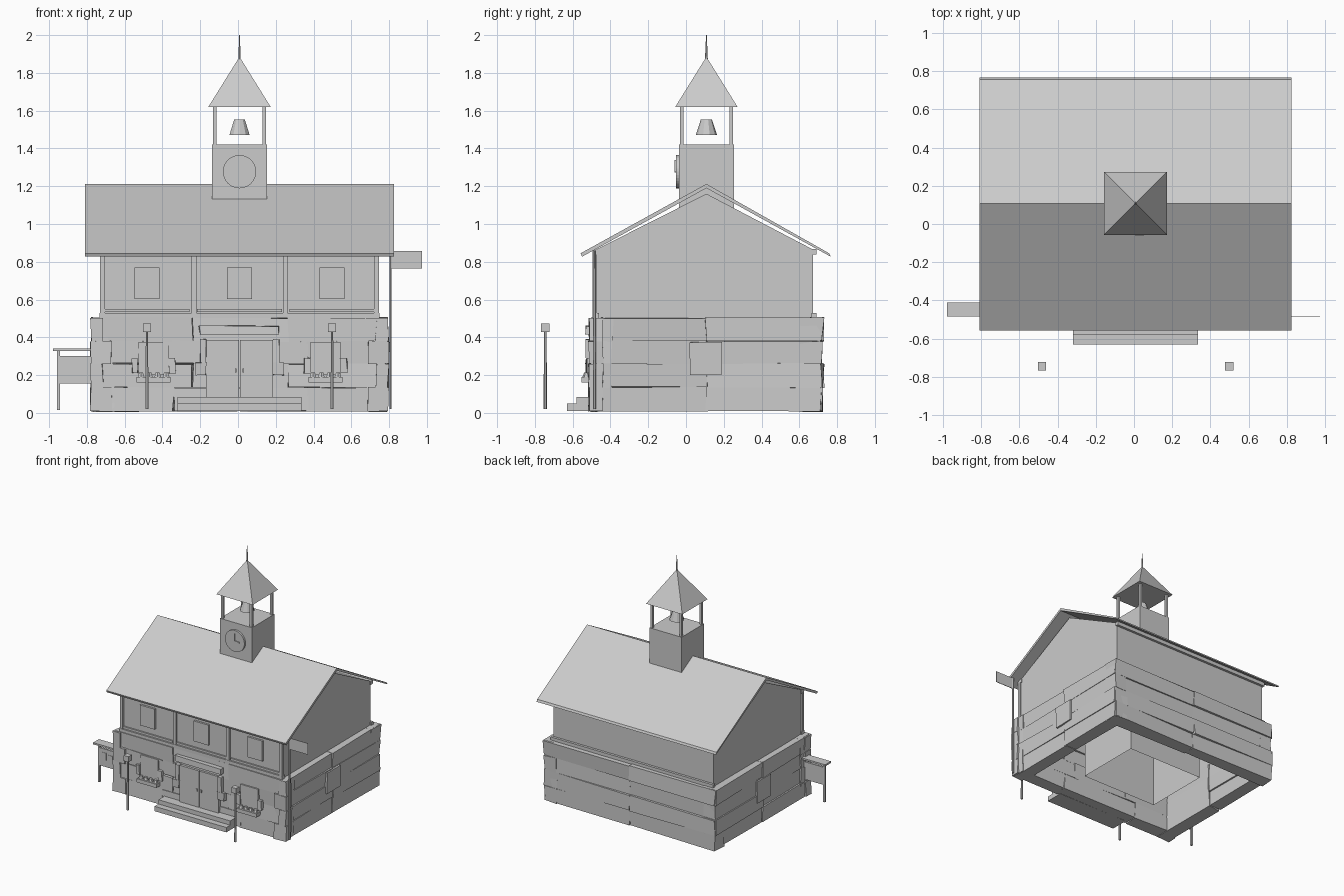
import bpy, bmesh, random
from mathutils import Vector

if "Cube" in bpy.data.objects:
    bpy.data.objects.remove(bpy.data.objects["Cube"])

random.seed(4)
CX, CY = 0.008, 0.108   # centre line of the building


def make(name, verts, faces):
    me = bpy.data.meshes.new(name)
    me.from_pydata(verts, [], faces)
    bm = bmesh.new()
    bm.from_mesh(me)
    bmesh.ops.recalc_face_normals(bm, faces=bm.faces)
    bm.to_mesh(me)
    bm.free()
    ob = bpy.data.objects.new(name, me)
    bpy.context.collection.objects.link(ob)
    return ob


BOX_FACES = [(0, 1, 3, 2), (4, 6, 7, 5), (0, 4, 5, 1), (2, 3, 7, 6), (0, 2, 6, 4), (1, 5, 7, 3)]


def box(name, x, y, z, jitter=0.0):
    """Box from (min, max) ranges; jitter roughens it into a hewn stone."""
    r = lambda k: random.uniform(-jitter, jitter) * k
    vs = [(a + r(1), b + r(1), max(0.003, c + r(0.6))) for a in x for b in y for c in z]
    return make(name, vs, BOX_FACES)


def prism(name, profile, x0, x1):
    """Extrude a y-z profile along x."""
    n = len(profile)
    vs = [(x0, *p) for p in profile] + [(x1, *p) for p in profile]
    fs = [tuple(range(n)), tuple(range(n, 2 * n))]
    fs += [(i, (i + 1) % n, n + (i + 1) % n, n + i) for i in range(n)]
    return make(name, vs, fs)


def cone(name, sides, r1, r2, z0, z1, at=(CX, CY)):
    bpy.ops.mesh.primitive_cone_add(vertices=sides, radius1=r1, radius2=r2, depth=z1 - z0,
                                    location=(at[0], at[1], (z0 + z1) / 2))
    bpy.context.object.name = name
    return bpy.context.object


# ground floor: rough stone courses on four walls
W, T = 0.778, 0.11
Y0, Y1 = -0.5, 0.718
courses = [0.01, 0.135, 0.26, 0.38, 0.502]
for i, (z0, z1) in enumerate(zip(courses, courses[1:])):
    z = (z0, z1)
    splits = [-W, -0.35 + 0.1 * (i % 2), 0.36 - 0.1 * (i % 2), W]
    for a, b in zip(splits, splits[1:]):
        box("front_stone", (CX + a, CX + b), (Y0, Y0 + T), z, 0.008)
    for a, b in ((-W, 0), (0, W)):
        box("back_stone", (CX + a, CX + b), (Y1 - T, Y1 + 0.006 * (i % 2)), z, 0.009)
    for s in (-1, 1):
        for a, b in ((Y0, CY), (CY, Y1)):
            out = W + random.uniform(-0.006, 0.01)
            box("side_stone", sorted((CX + s * (W - T), CX + s * out)), (a, b), z, 0.008)
        # quoins alternate in length at the front corners
        q = 0.055 if i % 2 else 0.1
        box("corner_stone", sorted((CX + s * (W - q), CX + s * 0.787)), (Y0 - 0.014, Y0 + 0.06), z, 0.005)
for s in (-1, 1):
    box("side_proud_stone", sorted((CX + s * 0.7, CX + s * 0.79)), (0.02, 0.19), (0.2, 0.375), 0.004)

# inner core, open underneath
cx0, cx1, cy0, cy1 = CX - 0.345, CX + 0.345, CY - 0.275, CY + 0.275
ring = [(cx0, cy0), (cx1, cy0), (cx1, cy1), (cx0, cy1)]
make("inner_core", [(*p, 0.02) for p in ring] + [(*p, 0.5) for p in ring],
     [(i, (i + 1) % 4, 4 + (i + 1) % 4, 4 + i) for i in range(4)])

# upper storey with gables
prism("upper_storey", [(-0.476, 0.5), (0.672, 0.5), (0.672, 0.865), (CY, 1.16), (-0.476, 0.865)],
      CX - 0.728, CX + 0.728)
# roof slab
prism("roof", [(-0.55, 0.827), (CY, 1.19), (0.766, 0.827), (0.758, 0.845), (CY, 1.212), (-0.558, 0.845)],
      CX - 0.817, CX + 0.817)
# long beams along front and back
for n, y in (("front", (-0.496, -0.46)), ("back", (0.665, 0.692))):
    box(n + "_wall_plate", (CX - 0.735, CX + 0.735), y, (0.838, 0.868))
    box(n + "_sill_beam", (CX - 0.74, CX + 0.74), y, (0.502, 0.53))
# timber posts, panel ledges and upper windows
for x in (-0.725, -0.242, 0.242, 0.725):
    box("timber_post", (CX + x - 0.013, CX + x + 0.013), (-0.494, -0.47), (0.53, 0.84))
for x in (-0.49, 0, 0.49):
    box("panel_ledge", (CX + x - 0.225, CX + x + 0.225), (-0.488, -0.47), (0.533, 0.55))
    box("upper_window", (CX + x - 0.067, CX + x + 0.067), (-0.492, -0.47), (0.603, 0.77))

# double door, jambs, lintel and steps
for s in (-1, 1):
    box("door_leaf", sorted((CX + s * 0.002, CX + s * 0.177)), (-0.518, -0.48), (0.085, 0.385))
    box("door_knob", sorted((CX + s * 0.015, CX + s * 0.025)), (-0.526, -0.515), (0.215, 0.235))
    box("door_jamb_upper", sorted((CX + s * 0.177, CX + s * 0.21)), (-0.53, -0.48), (0.26, 0.39), 0.004)
    box("door_jamb_lower", sorted((CX + s * 0.177, CX + s * 0.235)), (-0.53, -0.48), (0.2, 0.265), 0.004)
box("door_lintel", (CX - 0.212, CX + 0.208), (-0.535, -0.48), (0.413, 0.46), 0.006)
box("lower_step", (CX - 0.327, CX + 0.327), (-0.63, -0.48), (0.01, 0.05))
box("upper_step", (CX - 0.327, CX + 0.327), (-0.58, -0.48), (0.05, 0.085))

for s in (-1, 1):
    x = CX + s * 0.455
    # ground floor window with stone surround and flower box
    box("lower_window", (x - 0.08, x + 0.08), (-0.514, -0.48), (0.2, 0.375))
    for t in (-1, 1):
        box("window_stone", sorted((x + t * 0.08, x + t * 0.115)), (-0.523, -0.48), (0.21, 0.29), 0.005)
    box("flower_box", (x - 0.09, x + 0.09), (-0.552, -0.5), (0.16, 0.19))
    for k in range(4):
        fx = x - 0.066 + k * 0.044
        cone("flowers", 6, 0.022, 0.012, 0.185, 0.213, (fx, -0.528))
    # street lamp
    lx = CX + s * 0.49
    cone("lamp_post", 6, 0.009, 0.007, 0.02, 0.43, (lx, -0.745))
    box("lamp_head", (lx - 0.022, lx + 0.022), (-0.767, -0.723), (0.427, 0.472))

# flag at the right corner
cone("flag_pole", 6, 0.007, 0.007, 0.02, 0.86, (0.807, -0.483))
box("flag", (0.81, 0.975), (-0.485, -0.481), (0.765, 0.858))

# notice board at the left corner
for x in (-0.95, -0.745):
    box("board_post", (x - 0.008, x + 0.008), (-0.455, -0.439), (0.015, 0.33))
box("notice_board", (-0.945, -0.74), (-0.456, -0.44), (0.155, 0.3))
box("board_roof", (-0.98, -0.735), (-0.485, -0.41), (0.328, 0.342))
for x, z in ((-0.92, 0.21), (-0.86, 0.2)):
    box("paper_note", (x, x + 0.04), (-0.459, -0.455), (z, z + 0.06))

# bell tower
h = 0.146
box("tower_base", (CX - h, CX + h), (CY - h, CY + h), (1.07, 1.42))
for sx in (-1, 1):
    for sy in (-1, 1):
        px, py = CX + sx * 0.131, CY + sy * 0.131
        box("tower_post", (px - 0.01, px + 0.01), (py - 0.01, py + 0.01), (1.42, 1.625))
r = 0.165
make("tower_roof", [(CX - r, CY - r, 1.62), (CX + r, CY - r, 1.62), (CX + r, CY + r, 1.62),
                    (CX - r, CY + r, 1.62), (CX, CY, 1.885)],
     [(0, 1, 2, 3), (0, 1, 4), (1, 2, 4), (2, 3, 4), (3, 0, 4)])
cone("spire", 6, 0.008, 0.002, 1.86, 2.0)
cone("bell", 10, 0.056, 0.03, 1.472, 1.552)

# clock face and hands
bpy.ops.mesh.primitive_cylinder_add(vertices=32, radius=0.088, depth=0.02,
                                    location=(CX, CY - h - 0.006, 1.277), rotation=(1.570796, 0, 0))
bpy.context.object.name = "clock_face"
cf = CY - h - 0.016
box("minute_hand", (CX - 0.004, CX + 0.004), (cf - 0.006, cf), (1.277, 1.34))
box("hour_hand", (CX, CX + 0.045), (cf - 0.006, cf), (1.273, 1.281))
